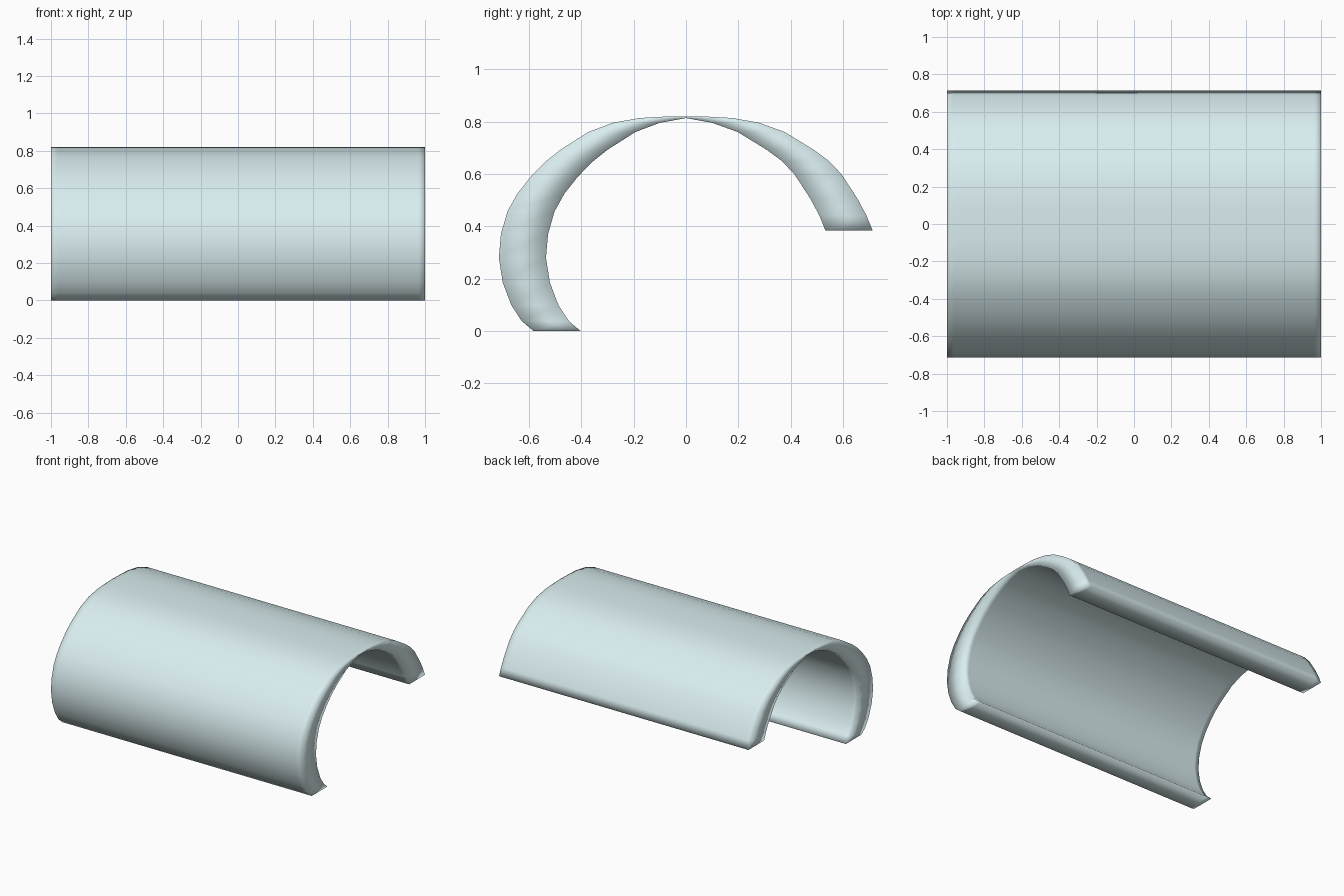
import bpy, bmesh

if "Cube" in bpy.data.objects:
    bpy.data.objects.remove(bpy.data.objects["Cube"])

SHIFT = 0.18  # sideways thickness of the shell
XS = [-1.0, -0.965, 0.965, 1.0]  # support loops near both ends

# Inner arch points (y, z): front leg upward, then apex down to the shorter back lip
front = [(-0.403, 0), (-0.448, 0.038), (-0.488, 0.1), (-0.52, 0.185), (-0.535, 0.28),
         (-0.527, 0.37), (-0.502, 0.457), (-0.464, 0.525), (-0.414, 0.588),
         (-0.36, 0.644), (-0.3, 0.692), (-0.193, 0.76), (-0.1, 0.795)]
apex = (0, 0.813)
back = [(0.1, 0.795), (0.197, 0.76), (0.308, 0.692), (0.365, 0.65),
        (0.414, 0.599), (0.475, 0.505), (0.51, 0.44), (0.533, 0.383)]

# The outer skin is the inner arch pushed sideways, bridged by a flat crown
inner = front + [apex] + back
outer_f = [(y - SHIFT, z) for y, z in front + [apex]]
crown = [(-0.1, 0.818), (0, 0.82), (0.1, 0.818)]
outer_b = [(y + SHIFT, z) for y, z in [apex] + back]
outer = outer_f + crown + outer_b
profile = outer + inner[::-1]
n, no, ni = len(profile), len(outer), len(inner)

bm = bmesh.new()
rings = [[bm.verts.new((x, y, z)) for y, z in profile] for x in XS]

# Long walls, including the two narrow lip faces
for a, b in zip(rings, rings[1:]):
    for i in range(n):
        j = (i + 1) % n
        bm.faces.new((a[i], a[j], b[j], b[i]))

# End caps: quads along each leg and one slim polygon under the crown
nf = len(front)
for r in (rings[0], rings[-1]):
    o, inn = r[:no], r[no:][::-1]
    for i in range(nf):
        bm.faces.new((o[i], o[i + 1], inn[i + 1], inn[i]))
    off = no - ni
    for i in range(nf, ni - 1):
        bm.faces.new((o[i + off], o[i + off + 1], inn[i + 1], inn[i]))
    for i in range(nf, nf + off):
        bm.faces.new((o[i], o[i + 1], inn[nf]))

bmesh.ops.recalc_face_normals(bm, faces=bm.faces)
for f in bm.faces:
    f.smooth = True

mesh = bpy.data.meshes.new("curved_shell")
bm.to_mesh(mesh)
bm.free()
shell = bpy.data.objects.new("curved_shell", mesh)
bpy.context.collection.objects.link(shell)

# Pale blue tint
mat = bpy.data.materials.new("pale_blue")
mat.diffuse_color = (0.7, 0.85, 0.87, 1)
mat.use_nodes = True
mat.node_tree.nodes["Principled BSDF"].inputs["Base Color"].default_value = mat.diffuse_color
mesh.materials.append(mat)
